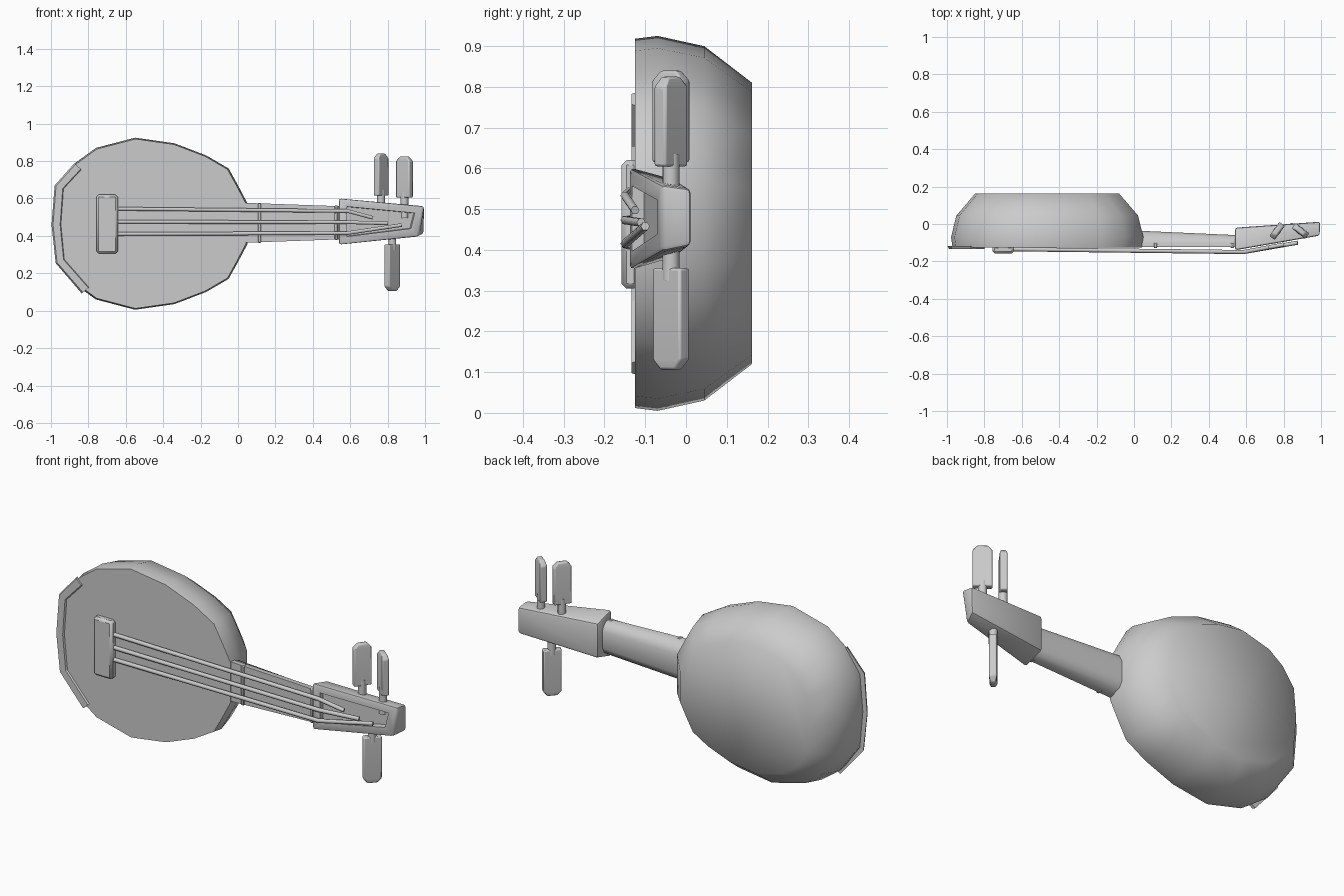
import bpy, bmesh, math
from mathutils import Vector, Matrix

cube = bpy.data.objects.get("Cube")
if cube:
    bpy.data.objects.remove(cube)

grey = bpy.data.materials.new("plain grey")
grey.use_nodes = True
COL = (0.6, 0.6, 0.6, 1)
grey.diffuse_color = COL
grey.node_tree.nodes["Principled BSDF"].inputs["Base Color"].default_value = COL
MID = 0.465  # height of the long axis


def finish(name, bm, angle=35, bevel=0, segments=1):
    bmesh.ops.recalc_face_normals(bm, faces=bm.faces)
    mesh = bpy.data.meshes.new(name)
    bm.to_mesh(mesh)
    bm.free()
    mesh.materials.append(grey)
    ob = bpy.data.objects.new(name, mesh)
    bpy.context.collection.objects.link(ob)
    if bevel:
        mod = ob.modifiers.new("Bevel", "BEVEL")
        mod.width, mod.segments = bevel, segments
    bpy.ops.object.select_all(action="DESELECT")
    ob.select_set(True)
    bpy.context.view_layer.objects.active = ob
    bpy.ops.object.shade_smooth_by_angle(angle=math.radians(angle))
    return ob


def loft(rings):
    """Closed skin through equal-sized rings of points."""
    bm = bmesh.new()
    vs = [[bm.verts.new(p) for p in ring] for ring in rings]
    n = len(vs[0])
    for a, b in zip(vs, vs[1:]):
        for i in range(n):
            j = (i + 1) % n
            bm.faces.new((a[i], a[j], b[j], b[i]))
    bm.faces.new(vs[0])
    bm.faces.new(vs[-1])
    return bm


def section(x, y0, y1, z0, z1):
    return [(x, y0, z0), (x, y1, z0), (x, y1, z1), (x, y0, z1)]


def bar(name, x0, x1, y0, y1, z0, z1, bevel):
    return finish(name, loft([section(x0, y0, y1, z0, z1), section(x1, y0, y1, z0, z1)]), bevel=bevel)


# Body: egg-shaped bowl with a flat front and back
half = [(0.05, 0.11), (0.0, 0.205), (-0.05, 0.295), (-0.17, 0.365), (-0.34, 0.43),
        (-0.55, 0.46), (-0.76, 0.405), (-0.87, 0.325), (-0.96, 0.2), (-0.978, 0)]
outline = half + [(x, -h) for x, h in half[-2::-1]]
rings = [[(-0.465 + (x + 0.465) * s, y, MID + h * s) for x, h in outline]
         for y, s in ((-0.125, 0.985), (-0.07, 1), (0.045, 0.945), (0.162, 0.75))]
finish("body", loft(rings), angle=60)

# Edge guard along the lower end of the body
guard = [(-0.855, 0.77), (-0.955, 0.66), (-0.97, 0.46), (-0.95, 0.265), (-0.815, 0.11)]
rings = []
for i, (x, z) in enumerate(guard):
    a, b = guard[max(i - 1, 0)], guard[min(i + 1, len(guard) - 1)]
    t = Vector((b[0] - a[0], 0, b[1] - a[1])).normalized()
    side = Vector((t.z, 0, -t.x)) * 0.027
    c = Vector((x, -0.126, z))
    up = Vector((0, 0.008, 0))
    rings.append([c - side + up, c + side + up, c + side * 0.7 - up, c - side * 0.7 - up])
finish("edge_guard", loft(rings), angle=30)

# Neck: flat in front, rounded behind
rings = []
for x, w, back in ((0.0, 0.108, -0.035), (0.56, 0.088, -0.06)):
    prof = [(1, -0.122), (1, -0.095), (0.82, back - 0.015), (0.5, back)]
    rings.append([(x, y, MID + 0.005 + s * w) for s, y in prof]
                 + [(x, y, MID + 0.005 - s * w) for s, y in reversed(prof)])
finish("neck", loft(rings), angle=50)
for i, (x, w) in enumerate(((0.115, 0.107), (0.525, 0.092))):
    bar(f"fret_{i + 1}", x - 0.009, x + 0.009, -0.129, -0.1, MID + 0.005 - w, MID + 0.005 + w, 0.004)

# Headstock: tapering block with a sunken slot in front
near = [(0.54, -0.14, 0.35), (0.54, -0.02, 0.385), (0.54, -0.02, 0.57), (0.54, -0.14, 0.603)]
far = [(0.965, -0.062, 0.395), (0.995, 0.012, 0.41), (0.995, 0.012, 0.55), (0.995, -0.062, 0.56)]
bm = loft([near, far])
bmesh.ops.recalc_face_normals(bm, faces=bm.faces)
front = min(bm.faces, key=lambda f: f.normal.y)
edges = [e for e in bm.edges if e not in front.edges[:]] + front.edges[:]
bmesh.ops.bevel(bm, geom=edges, offset=0.012, segments=2, affect="EDGES", profile=0.5)
bm.normal_update()
front = max((f for f in bm.faces if f.normal.y < -0.9), key=lambda f: f.calc_area())
bmesh.ops.inset_region(bm, faces=[front], thickness=0.045)
bmesh.ops.inset_region(bm, faces=[front], thickness=0.002, depth=-0.03)
finish("headstock", bm)

# Bridge
bar("bridge", -0.757, -0.642, -0.158, -0.115, 0.305, 0.62, 0.012)

# Strings: from the bridge, over the headstock, down into the slot
for i, (z0, z1, end) in enumerate(((0.545, 0.533, (0.72, -0.125, 0.497)),
                                   (0.475, 0.473, (0.80, -0.11, 0.467)),
                                   (0.41, 0.415, (0.875, -0.1, 0.458)))):
    curve = bpy.data.curves.new("string", "CURVE")
    curve.dimensions = "3D"
    curve.bevel_depth, curve.bevel_resolution, curve.use_fill_caps = 0.011, 1, True
    sp = curve.splines.new("POLY")
    sp.points.add(2)
    for p, co in zip(sp.points, ((-0.66, -0.135, z0), (0.585, -0.15, z1), end)):
        p.co = (*co, 1)
    curve.materials.append(grey)
    bpy.context.collection.objects.link(bpy.data.objects.new(f"string_{i + 1}", curve))


# Tuning pegs: round stem and a flat paddle with a chamfered tip
def peg(name, x, z, length, turn, up):
    bm = bmesh.new()
    bmesh.ops.create_cone(bm, cap_ends=True, segments=12, radius1=0.021, radius2=0.021, depth=0.14,
                          matrix=Matrix.Translation((0, 0, -0.04)))
    rings = [[(sx * w, sy * t, h) for sx, sy in ((-1, -1), (1, -1), (1, 1), (-1, 1))]
             for h, w, t in ((0, 0.046, 0.018), (length - 0.025, 0.046, 0.018), (length, 0.024, 0.012))]
    paddle = loft(rings)
    place = Matrix.Translation((x, -0.037, z)) @ Matrix.Rotation(math.radians(turn), 4, "Z")
    if not up:
        place = place @ Matrix.Scale(-1, 4, (0, 0, 1))
    bm.transform(place)
    paddle.transform(place)
    finish(name + "_stem", bm)
    finish(name + "_paddle", paddle, bevel=0.006, segments=2)


peg("upper_peg_inner", 0.765, 0.615, 0.225, 54, True)
peg("upper_peg_outer", 0.89, 0.605, 0.22, -38, True)
peg("lower_peg", 0.825, 0.355, 0.25, 48, False)
